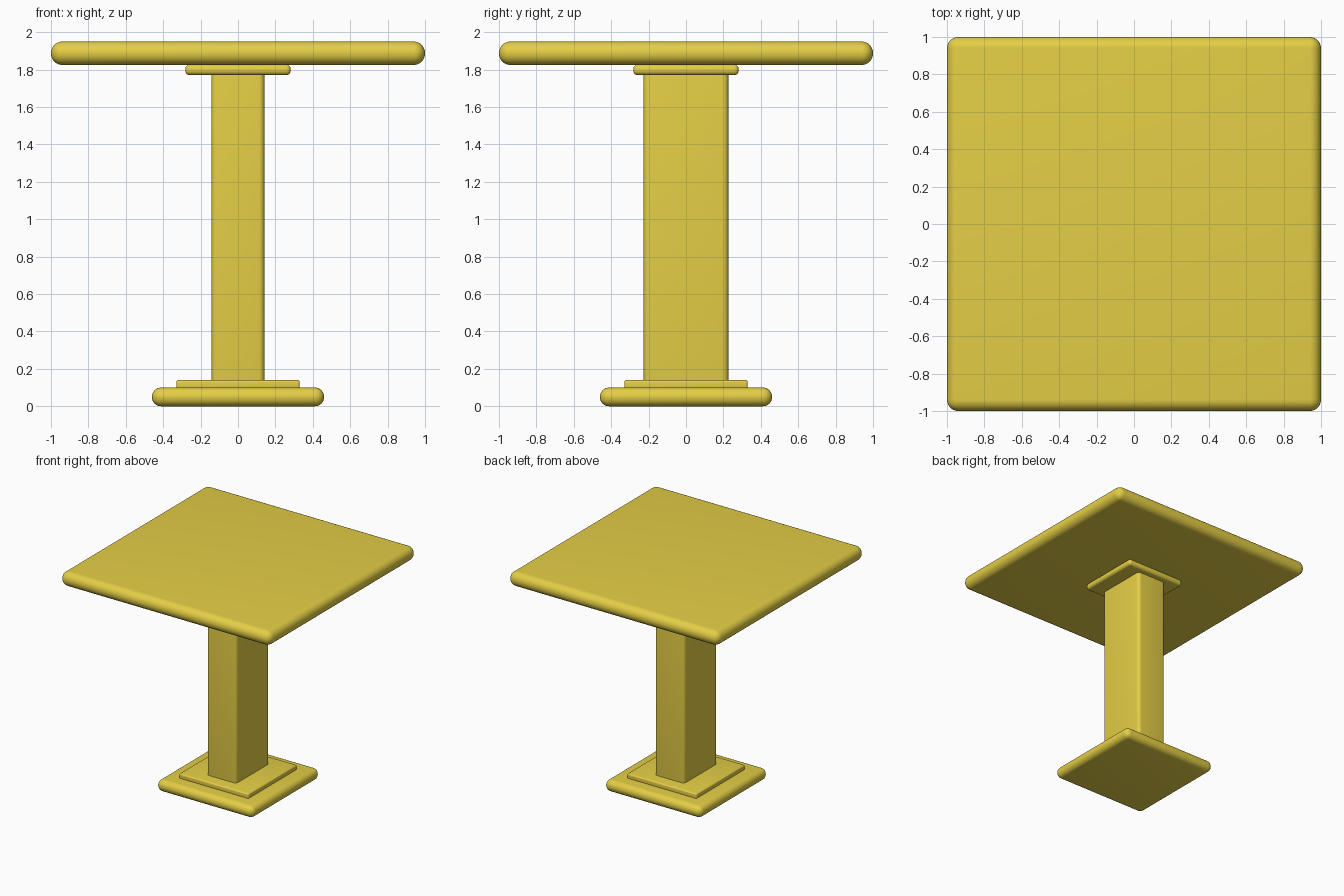
import bpy

if "Cube" in bpy.data.objects:
    bpy.data.objects.remove(bpy.data.objects["Cube"])

mat = bpy.data.materials.new("yellow")
mat.diffuse_color = (0.78, 0.62, 0.06, 1)
mat.use_nodes = True
mat.node_tree.nodes["Principled BSDF"].inputs["Base Color"].default_value = mat.diffuse_color


def rounded_box(name, hx, hy, z0, z1, radius, segments=6):
    bpy.ops.mesh.primitive_cube_add(size=2, location=(0, 0, (z0 + z1) / 2))
    ob = bpy.context.object
    ob.name = name
    ob.scale = (hx, hy, (z1 - z0) / 2)
    bpy.ops.object.transform_apply(location=False, rotation=False, scale=True)
    bev = ob.modifiers.new("round_edges", 'BEVEL')
    bev.width = radius
    bev.segments = segments
    bev.limit_method = 'NONE'
    bpy.ops.object.modifier_apply(modifier=bev.name)
    ob.data.materials.append(mat)
    bpy.ops.object.shade_smooth_by_angle()
    return ob


# Foot: wide rounded slab with a thinner step on top
rounded_box("base", 0.46, 0.46, 0, 0.10, 0.048)
rounded_box("base_step", 0.33, 0.33, 0.09, 0.14, 0.012, 4)

# Rectangular pedestal, its ends buried in the plates
rounded_box("column", 0.142, 0.227, 0.10, 1.81, 0.03)

# Support plate and table top
rounded_box("support_plate", 0.282, 0.282, 1.77, 1.827, 0.025)
rounded_box("table_top", 1.0, 1.0, 1.825, 1.95, 0.061, 8)
